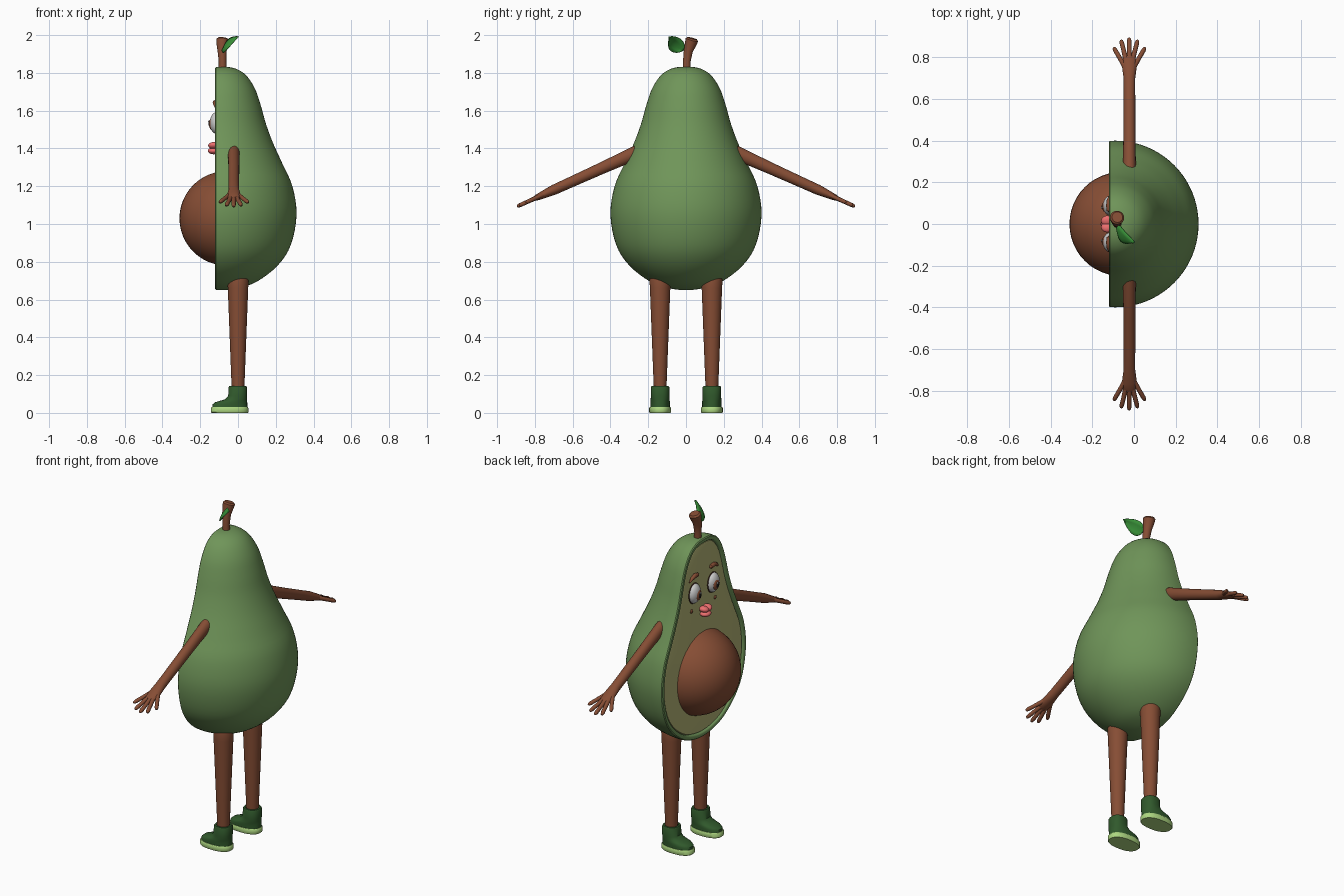
import bpy, bmesh, math
from mathutils import Vector, Matrix

if "Cube" in bpy.data.objects:
    bpy.data.objects.remove(bpy.data.objects["Cube"])

def material(name, rgb):
    m = bpy.data.materials.new(name)
    m.diffuse_color = (*rgb, 1)
    m.use_nodes = True
    m.node_tree.nodes["Principled BSDF"].inputs["Base Color"].default_value = m.diffuse_color
    return m

SKIN = material("skin_green", (.16, .30, .10))
FLESH = material("flesh", (.46, .46, .18))
BROWN = material("brown", (.24, .075, .035))
DARK = material("dark_brown", (.05, .015, .01))
BOOT = material("boot_green", (.03, .10, .025))
SOLE = material("sole_green", (.42, .68, .22))
LEAF = material("leaf_green", (.04, .28, .04))
WHITE = material("white", (.85, .85, .85))
BLACK = material("black", (.01, .01, .01))
PINK = material("pink", (.85, .16, .16))

def finish(name, bm, mat, mirror=False, recalc=True, angle=40):
    bmesh.ops.remove_doubles(bm, verts=bm.verts, dist=1e-5)
    if recalc:
        bmesh.ops.recalc_face_normals(bm, faces=bm.faces)
    me = bpy.data.meshes.new(name)
    bm.to_mesh(me)
    bm.free()
    ob = bpy.data.objects.new(name, me)
    bpy.context.collection.objects.link(ob)
    me.materials.append(mat)
    bpy.ops.object.select_all(action='DESELECT')
    ob.select_set(True)
    bpy.context.view_layer.objects.active = ob
    bpy.ops.object.shade_smooth_by_angle(angle=math.radians(angle))
    if mirror:
        mod = ob.modifiers.new("mirror", 'MIRROR')
        mod.use_axis = (False, True, False)
        mod.use_mirror_merge = False
    return ob

def grid(bm, cols, closed=False):
    vs = [[bm.verts.new(p) for p in c] for c in cols]
    n = len(vs[0])
    for a, b in zip(vs, vs[1:]):
        for i in range(n if closed else n - 1):
            j = (i + 1) % n
            bm.faces.new((a[i], b[i], b[j], a[j]))
    return vs

def loft(name, rings, mat, mirror=False):
    bm = bmesh.new()
    vs = grid(bm, rings, True)
    bm.faces.new(vs[0])
    bm.faces.new(vs[-1])
    return finish(name, bm, mat, mirror)

def tube(name, pts, radii, mat, mirror=False, n=20):
    """Tapered limb; each radius is (along x, across)."""
    P = [Vector(p) for p in pts]
    rings = []
    for i, p in enumerate(P):
        t = (P[min(i + 1, len(P) - 1)] - P[max(i - 1, 0)]).normalized()
        u = Vector((1, 0, 0))
        u = (u - t * u.dot(t)).normalized()
        v = t.cross(u)
        a, b = radii[i]
        rings.append([p + u * a * math.cos(k * math.tau / n) + v * b * math.sin(k * math.tau / n)
                      for k in range(n)])
    return loft(name, rings, mat, mirror)

def ball(name, loc, size, mat, mirror=False, tilt=0, seg=32):
    bm = bmesh.new()
    M = Matrix.Translation(loc) @ Matrix.Rotation(tilt, 4, 'X') @ Matrix.Diagonal((*size, 1))
    bmesh.ops.create_uvsphere(bm, u_segments=seg, v_segments=seg // 2, radius=1, matrix=M)
    return finish(name, bm, mat, mirror)

# Pear profile (radius, z), smoothed
key = [(0, .65), (.09, .66), (.19, .695), (.30, .78), (.37, .89), (.40, 1.05), (.378, 1.2),
       (.325, 1.32), (.275, 1.43), (.238, 1.53), (.21, 1.63), (.178, 1.72), (.13, 1.79), (.07, 1.825), (0, 1.832)]
ext = [Vector((-key[1][0], key[1][1]))] + [Vector(k) for k in key] + [Vector((-key[-2][0], key[-2][1]))]
prof = []
for i in range(1, len(ext) - 2):
    a, b, c, d = ext[i - 1:i + 3]
    for s in range(4):
        t = s / 4
        prof.append(.5 * (2 * b + (c - a) * t + (2 * a - 5 * b + 4 * c - d) * t * t + (3 * b - a - 3 * c + d) * t ** 3))
prof.append(ext[-2])

def column(inset, x, side):
    """Outline of the cut face, pulled inwards."""
    out = []
    for i, p in enumerate(prof):
        lo = prof[i - 1] if i else Vector((-prof[1].x, prof[1].y))
        hi = prof[i + 1] if i < len(prof) - 1 else Vector((-prof[-2].x, prof[-2].y))
        t = (hi - lo).normalized()
        q = p + Vector((-t.y, t.x)) * inset
        out.append((x, side * max(q.x, 0), q.y))
    return out

# Skin: half revolution with rolled rim
rim = [(.031, -.10), (.027, -.117), (.022, -.121), (.006, -.121), (.001, -.116)]
cols = [column(d, x, -1) for d, x in rim]
for k in range(41):
    a = math.radians(-90 + 4.5 * k)
    cols.append([(-.09 + p.x * math.cos(a), p.x * math.sin(a), p.y) for p in prof])
cols += [column(d, x, 1) for d, x in reversed(rim)]
bm = bmesh.new()
grid(bm, cols)
finish("body_skin", bm, SKIN, recalc=False)

# Flesh face
bm = bmesh.new()
edge = [(.028, -.10), (.034, -.112), (.04, -.114)]
grid(bm, [column(d, x, 1) for d, x in edge] + [column(d, x, -1) for d, x in reversed(edge)])
finish("flesh_face", bm, FLESH, recalc=False)

# Seed
ball("seed", (-.06, 0, 1.03), (.25, .25, .25), BROWN, seg=48)

# Face
ball("eye_rim", (-.113, .088, 1.535), (.012, .051, .061), DARK, True)
ball("eyeball", (-.115, .088, 1.535), (.034, .047, .057), WHITE, True)
ball("iris", (-.139, .084, 1.53), (.014, .026, .032), BROWN, True)
ball("pupil", (-.147, .083, 1.53), (.009, .014, .018), BLACK, True, seg=20)
ball("eye_glint", (-.154, .078, 1.542), (.004, .005, .006), WHITE, True, seg=12)
tube("eyebrow", [(-.118, .058, 1.632), (-.121, .066, 1.638), (-.122, .09, 1.643), (-.121, .115, 1.633), (-.118, .135, 1.615)],
     [(.004, .005), (.011, .012), (.012, .013), (.01, .01), (.003, .003)], BROWN, True, 12)
ball("freckle", (-.114, .112, 1.435), (.006, .011, .011), BROWN, True, seg=16)
ball("upper_lip", (-.128, .014, 1.415), (.03, .027, .018), PINK, True, .3)
ball("lower_lip", (-.128, 0, 1.387), (.032, .034, .018), PINK)

# Stem and leaf
tube("stem", [(-.08, .004, 1.79), (-.082, .004, 1.86), (-.084, .012, 1.915), (-.083, .025, 1.955), (-.081, .031, 1.975), (-.08, .033, 1.983)],
     [(r, r) for r in (.022, .02, .024, .031, .034, .026)], BROWN)
L, W = Vector((.085, -.075, .075)), Vector((.15, .66, .70)).normalized()
leaf_rows = []
for i in range(13):
    t = i / 12
    w = .042 * math.sin(math.pi * t ** .75) ** .8 if 0 < i < 12 else .001
    c = Vector((-.087, -.018, 1.918)) + L * t + Vector((-.7, -.6, 0)) * .02 * math.sin(math.pi * t)
    leaf_rows.append([c + W * w * s + Vector((.7, .7, -.1)) * .008 * s * s for s in (-1, -.5, 0, .5, 1)])
bm = bmesh.new()
grid(bm, leaf_rows)
leaf = finish("leaf", bm, LEAF)
leaf.modifiers.new("thickness", 'SOLIDIFY').thickness = .004

# Arms and hands
def along(y, x=-.022):
    return (x, y, 1.375 - .452 * (y - .27))

tube("arm", [along(y) for y in (.24, .27, .45, .62, .70, .76, .79, .805)],
     [(.028, .034), (.031, .037), (.029, .031), (.028, .028), (.028, .027), (.036, .02), (.034, .016), (.022, .010)], BROWN, True)
for i, (x0, y0, x1, y1) in enumerate([(-.042, .752, -.098, .848), (-.038, .785, -.062, .884), (-.022, .79, -.023, .895),
                                      (-.008, .785, .018, .884), (-.002, .752, .054, .848)]):
    ts = (0, .5, .85, .96, 1)
    tube("finger_%d" % (i + 1), [along(y0 + (y1 - y0) * t, x0 + (x1 - x0) * t) for t in ts],
         [(r, r) for r in (.0125, .011, .011, .008, .003)], BROWN, True, 12)

# Legs
tube("leg", [(0, .137, .10), (0, .137, .14), (0, .137, .66), (0, .137, .70), (0, .137, .715)],
     [(r, r) for r in (.032, .034, .054, .056, .053)], BROWN, True, 28)

# Boots: stacked ovals (z, back x, toe x, half width)
def oval(z, x1, x0, hy, n=32):
    c, h, out = (x0 + x1) / 2, (x1 - x0) / 2, []
    for k in range(n):
        a = k * math.tau / n
        ca, sa = math.cos(a), math.sin(a)
        out.append((c + h * math.copysign(abs(ca) ** .85, ca), .137 + hy * math.copysign(abs(sa) ** .85, sa), z))
    return out

loft("boot", [oval(*s) for s in [(.02, .05, -.136, .052), (.045, .049, -.135, .052), (.056, .049, -.122, .052),
     (.064, .048, -.095, .051), (.072, .048, -.07, .05), (.09, .048, -.052, .049), (.135, .048, -.05, .049),
     (.142, .044, -.046, .045), (.142, .034, -.036, .035), (.13, .034, -.036, .035)]], BOOT, True)
loft("boot_sole", [oval(*s) for s in [(0, .052, -.139, .055), (.004, .055, -.143, .058),
     (.026, .055, -.143, .058), (.031, .051, -.139, .055)]], SOLE, True)
